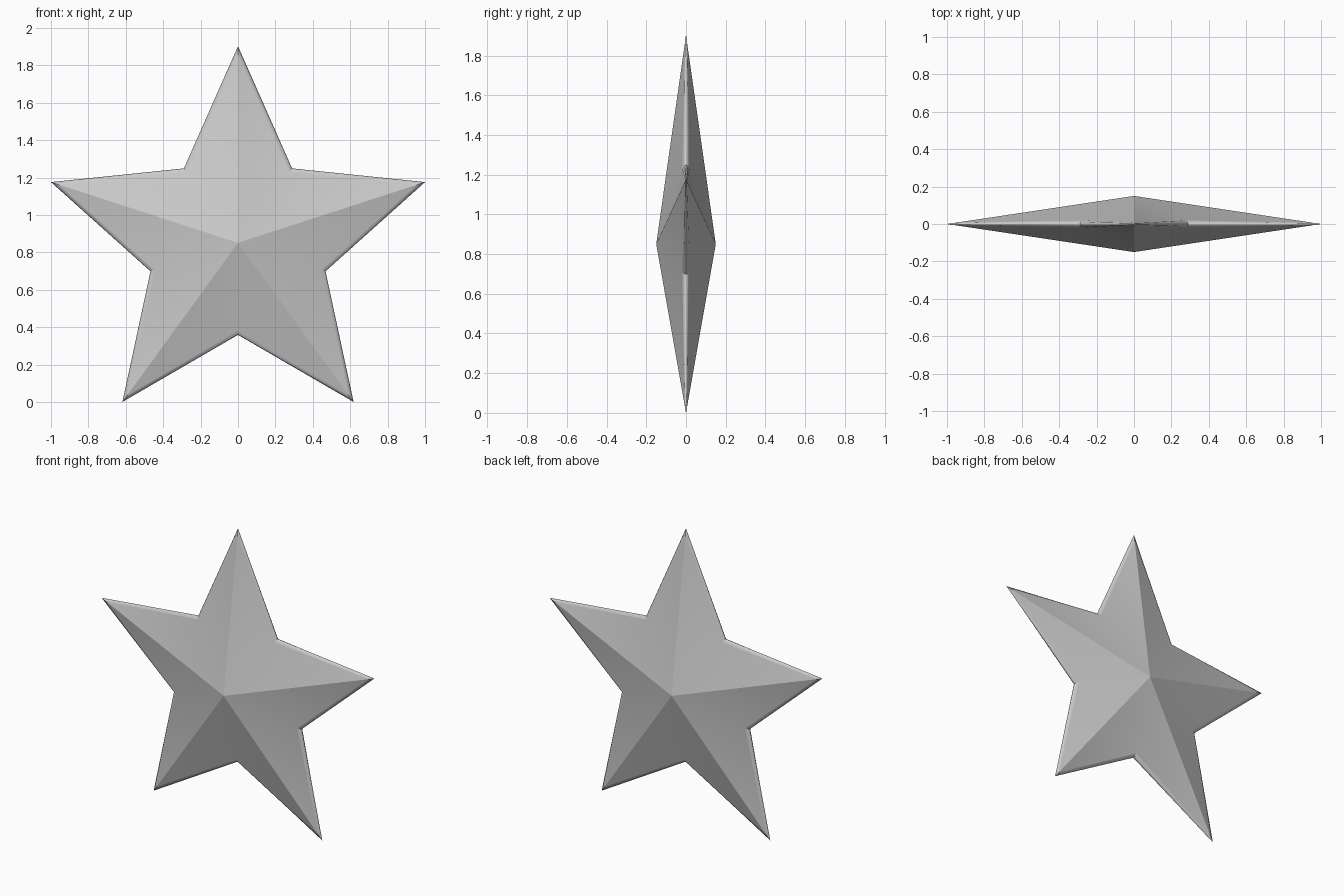
import bpy, bmesh
from math import sin, cos, pi

cube = bpy.data.objects.get("Cube")
if cube:
    bpy.data.objects.remove(cube)

TIP, VALLEY, DEPTH = 1.0515, 0.492, 0.15
CENTRE_Z = TIP * cos(pi / 5)

grey = bpy.data.materials.new("light_grey")
grey.use_nodes = True
colour = (0.6, 0.6, 0.6, 1)
grey.diffuse_color = colour
grey.node_tree.nodes["Principled BSDF"].inputs["Base Color"].default_value = colour

bm = bmesh.new()


def star_loop(scale, tip_y, valley_y):
    """Ten-point star outline; even points are tips, odd ones valleys."""
    loop = []
    for i in range(10):
        r, y = (VALLEY, valley_y) if i % 2 else (TIP, tip_y)
        a = i * pi / 5
        loop.append(bm.verts.new((r * scale * sin(a), y, CENTRE_Z + r * scale * cos(a))))
    return loop


def sharpen(a, b):
    bm.edges.get((a, b)).smooth = False


# Thin rounded rim, from the front inset through the outer edge to the back inset
inset = 0.958
tip_y = DEPTH * (1 - inset)
profile = [(inset, -1), (0.986, -0.6), (1, 0), (0.986, 0.6), (inset, 1)]
loops = [star_loop(s, tip_y * k, 0.019 * k) for s, k in profile]
for a, b in zip(loops, loops[1:]):
    for i in range(10):
        j = (i + 1) % 10
        bm.faces.new((a[i], a[j], b[j], b[i]))
        sharpen(a[i], b[i])

# Faceted front and back, with crisp ridges to the tips and soft valleys
for loop, y in ((loops[0], -DEPTH), (loops[-1], DEPTH)):
    peak = bm.verts.new((0, y, CENTRE_Z))
    for i in range(10):
        bm.faces.new((loop[i], loop[(i + 1) % 10], peak))
    for i in range(10):
        sharpen(loop[i], loop[(i + 1) % 10])
        if i % 2 == 0:
            sharpen(loop[i], peak)

for f in bm.faces:
    f.smooth = True
bmesh.ops.recalc_face_normals(bm, faces=bm.faces)

mesh = bpy.data.meshes.new("star")
bm.to_mesh(mesh)
bm.free()
mesh.materials.append(grey)
star = bpy.data.objects.new("star", mesh)
bpy.context.collection.objects.link(star)
